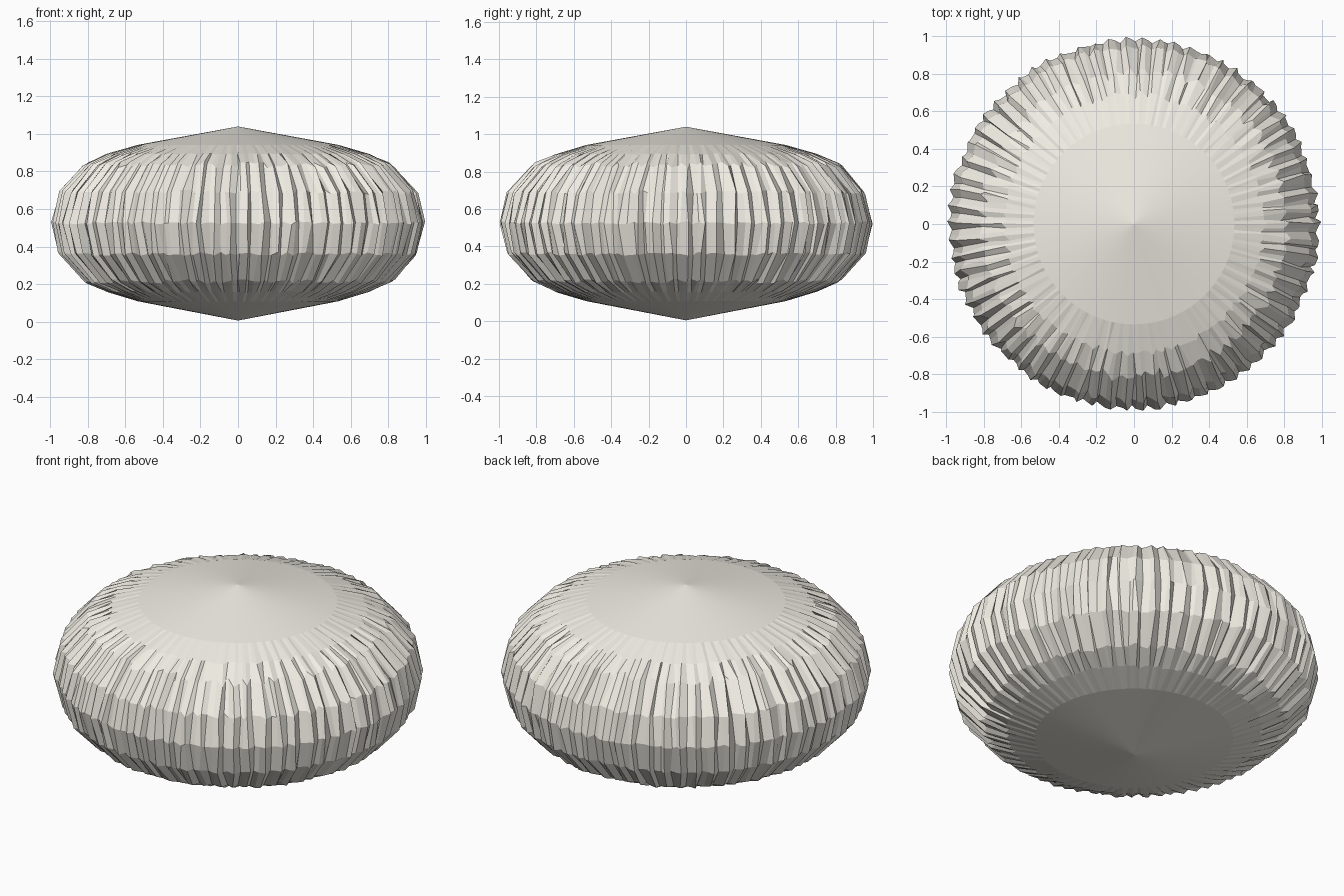
import bpy, bmesh, math, random

if "Cube" in bpy.data.objects:
    bpy.data.objects.remove(bpy.data.objects["Cube"])

random.seed(4)

PLEATS = 70
SEG = PLEATS * 3
# rings from bottom to top: mean radius, height, pleat depth, jitter along the profile
RINGS = [(0.535, 0.108, 0.0, 0.0), (0.690, 0.158, 0.012, 0.010), (0.808, 0.214, 0.020, 0.020),
         (0.942, 0.360, 0.018, 0.012), (0.983, 0.526, 0.016, 0.008), (0.942, 0.690, 0.018, 0.014),
         (0.812, 0.836, 0.020, 0.028), (0.690, 0.894, 0.012, 0.012), (0.535, 0.942, 0.0, 0.0)]

# irregular pleat pattern shared by all rings
ridge = [random.uniform(0.4, 1.0) for _ in range(PLEATS)]
valley = [random.uniform(-1.0, -0.3) for _ in range(PLEATS)]
shift = [random.uniform(-0.3, 0.3) for _ in range(SEG)]


def fold(i):
    p, k = divmod(i, 3)
    if k == 0:
        return ridge[p]
    if k == 1:
        return valley[p]
    return 0.5 * (valley[p] + ridge[(p + 1) % PLEATS]) + random.uniform(-0.3, 0.3)


pattern = [fold(i) for i in range(SEG)]

bm = bmesh.new()


def make_ring(k):
    r, z, depth, slide = RINGS[k]
    # direction of the profile, used to slide points along the surface
    a, b = RINGS[max(k - 1, 0)], RINGS[min(k + 1, len(RINGS) - 1)]
    tr, tz = b[0] - a[0], b[1] - a[1]
    length = math.hypot(tr, tz)
    verts = []
    for i in range(SEG):
        wobble = random.uniform(-0.35, 0.35) if depth else 0
        ang = 2 * math.pi * (i + shift[i] * (depth > 0) + wobble) / SEG
        d = depth * max(-1, min(1, pattern[i] + random.uniform(-0.45, 0.45)))
        s = slide * random.uniform(-1, 1) / length
        rad = r + d + s * tr
        verts.append(bm.verts.new((rad * math.cos(ang), rad * math.sin(ang), z + s * tz)))
    return verts


# pleated side bands
loops = [make_ring(k) for k in range(len(RINGS))]
for low, up in zip(loops, loops[1:]):
    for i in range(SEG):
        j = (i + 1) % SEG
        bm.faces.new((low[i], low[j], up[j], up[i]))

# shallow cones closing both ends
bottom = bm.verts.new((0, 0, 0.005))
top = bm.verts.new((0, 0, 1.040))
for i in range(SEG):
    j = (i + 1) % SEG
    bm.faces.new((loops[0][j], loops[0][i], bottom))
    bm.faces.new((loops[-1][i], loops[-1][j], top))

bmesh.ops.recalc_face_normals(bm, faces=bm.faces)
mesh = bpy.data.meshes.new("pleated_cushion")
bm.to_mesh(mesh)
bm.free()
cushion = bpy.data.objects.new("pleated_cushion", mesh)
bpy.context.collection.objects.link(cushion)

# cream fabric
cream = bpy.data.materials.new("cream_fabric")
cream.diffuse_color = (0.88, 0.85, 0.78, 1)
cream.use_nodes = True
cream.node_tree.nodes["Principled BSDF"].inputs["Base Color"].default_value = cream.diffuse_color
mesh.materials.append(cream)
